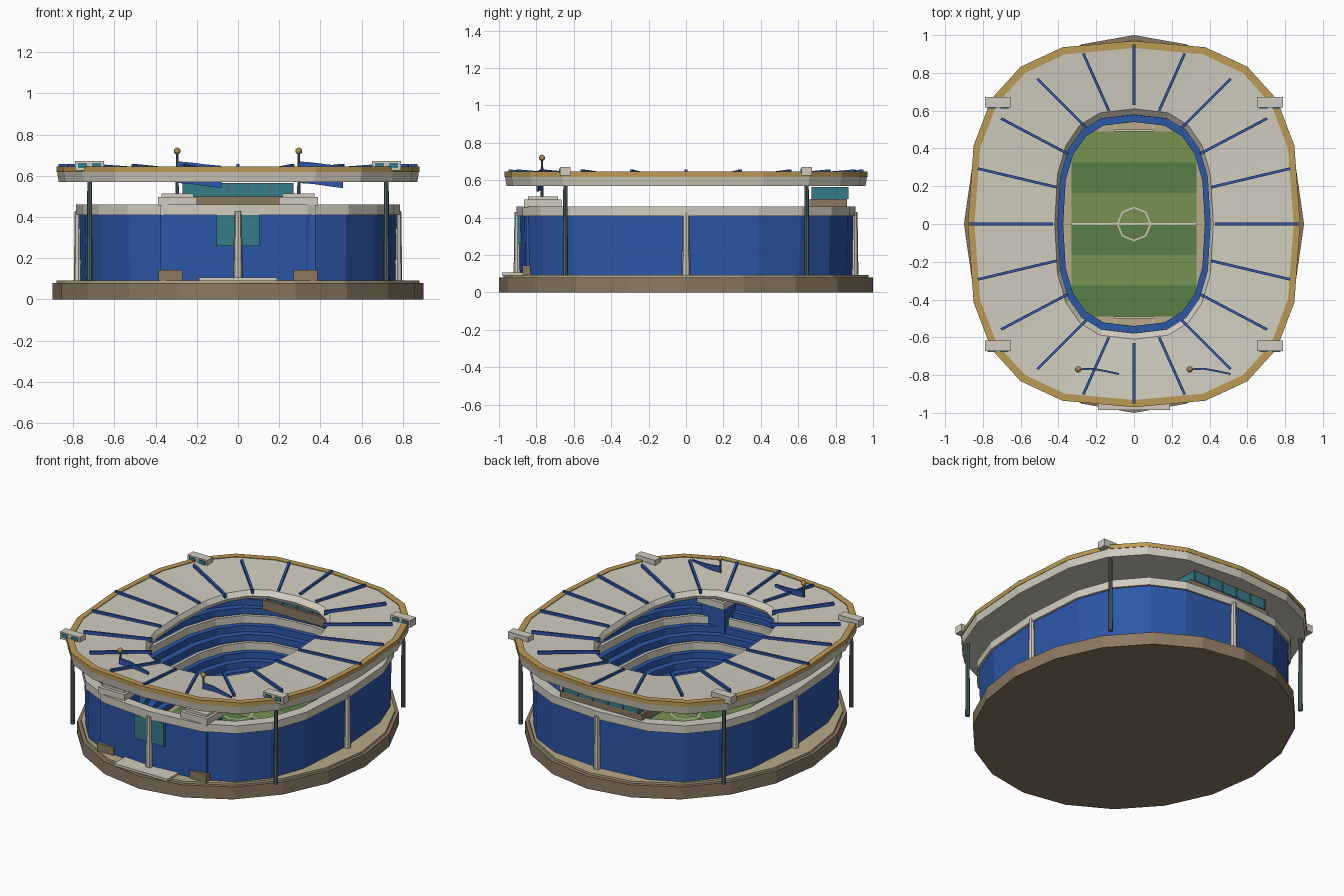
import bpy, bmesh
from math import cos, sin, pi, copysign
from mathutils import Matrix

if "Cube" in bpy.data.objects:
    bpy.data.objects.remove(bpy.data.objects["Cube"])

def mat(name, r, g, b):
    m = bpy.data.materials.new(name)
    m.diffuse_color = (r, g, b, 1)
    m.use_nodes = True
    m.node_tree.nodes["Principled BSDF"].inputs["Base Color"].default_value = m.diffuse_color
    return m

BLUE = mat("blue", .025, .095, .39)
CREAM = mat("cream", .63, .60, .51)
GOLD = mat("gold", .50, .32, .09)
BROWN = mat("brown", .26, .19, .12)
TAN = mat("tan", .48, .40, .25)
TEAL = mat("teal", .035, .20, .25)
STEEL = mat("steel", .09, .14, .15)
LIGHT = mat("light_grass", .18, .29, .08)
DARK = mat("dark_grass", .10, .21, .06)
N, P = 20, .72          # sides and squareness of the stadium outline

def finish(bm, name, m):
    bmesh.ops.recalc_face_normals(bm, faces=bm.faces)
    me = bpy.data.meshes.new(name)
    bm.to_mesh(me)
    bm.free()
    me.materials.append(m)
    ob = bpy.data.objects.new(name, me)
    bpy.context.collection.objects.link(ob)
    return ob

def power(v, p):
    return 0 if abs(v) < 1e-6 else copysign(abs(v) ** p, v)

def loft(name, rings, m, p=P, closed=True, caps=False):
    """Join superellipse rings given as (x radius, y radius, z)."""
    bm = bmesh.new()
    loops = [[bm.verts.new((rx * power(cos(2 * pi * i / N), p),
                            ry * power(sin(2 * pi * i / N), p), z)) for i in range(N)]
             for rx, ry, z in rings]
    pairs = list(zip(loops, loops[1:]))
    if closed and not caps:
        pairs.append((loops[-1], loops[0]))
    for a, b in pairs:
        for i in range(N):
            j = (i + 1) % N
            bm.faces.new((a[i], a[j], b[j], b[i]))
    if caps:
        bm.faces.new(loops[0])
        bm.faces.new(loops[-1])
    return finish(bm, name, m)

def box(name, x0, x1, y0, y1, z0, z1, m):
    bm = bmesh.new()
    bmesh.ops.create_cube(bm, size=1)
    bmesh.ops.scale(bm, vec=(x1 - x0, y1 - y0, z1 - z0), verts=bm.verts)
    bmesh.ops.translate(bm, vec=((x0 + x1) / 2, (y0 + y1) / 2, (z0 + z1) / 2), verts=bm.verts)
    return finish(bm, name, m)

def post(name, x, y, z0, z1, r0, r1, m, n=8):
    bm = bmesh.new()
    bmesh.ops.create_cone(bm, cap_ends=True, segments=n, radius1=r0, radius2=r1, depth=z1 - z0,
                          matrix=Matrix.Translation((x, y, (z0 + z1) / 2)))
    return finish(bm, name, m)

# base and podium
loft("base", [(.90, 1, 0), (.90, 1, .08)], BROWN, p=1, caps=True)
loft("podium", [(.88, .975, .08), (.88, .975, .093)], TAN, p=1, caps=True)

# outer wall and its coping
loft("outer_wall", [(.765, .89, .09), (.77, .895, .41), (.74, .865, .41), (.74, .865, .09)], BLUE)
loft("wall_coping", [(.785, .905, .41), (.785, .905, .46), (.72, .845, .46), (.72, .845, .41)], CREAM)

# stepped seating tiers, each with a parapet in front
tiers = [(.375, .54, .13, .49, .65, .21), (.49, .65, .245, .61, .76, .325),
         (.61, .76, .36, .73, .855, .44)]
for k, (ax, ay, az, bx, by, bz) in enumerate(tiers):
    steps, rings = 3, [(ax, ay, .093 if k == 0 else az - .04)]
    for s in range(steps):
        t, u, h = s / steps, (s + 1) / steps, s / (steps - 1)
        z = az + (bz - az) * h
        rings += [(ax + (bx - ax) * t, ay + (by - ay) * t, z),
                  (ax + (bx - ax) * u, ay + (by - ay) * u, z)]
    rings.append((bx, by, rings[0][2]))
    loft("seating_tier_%d" % k, rings, BLUE)
    if k:
        loft("tier_parapet_%d" % k, [(ax - .008, ay - .008, az - .04), (ax - .008, ay - .008, az + .012),
                                     (ax + .012, ay + .012, az + .012), (ax + .012, ay + .012, az - .04)], CREAM)

# roof canopy with gold rim
loft("roof", [(.87, .96, .57), (.878, .968, .622), (.85, .94, .642), (.42, .61, .618),
              (.403, .578, .59), (.408, .585, .57)], CREAM)
loft("roof_rim", [(.88, .97, .618), (.88, .97, .646), (.845, .932, .646), (.845, .932, .618)], GOLD)

# radial roof ribs
for i in range(N):
    a = 2 * pi * i / N
    x0, y0, x1, y1 = .43 * cos(a), .63 * sin(a), .87 * cos(a), .95 * sin(a)
    d = ((x1 - x0) ** 2 + (y1 - y0) ** 2) ** .5
    nx, ny = -(y1 - y0) / d * .007, (x1 - x0) / d * .007
    bm = bmesh.new()
    v = [bm.verts.new((x + s * nx, y + s * ny, z)) for s in (-1, 1)
         for x, y, z in ((x0, y0, .605), (x1, y1, .63), (x1, y1, .658), (x0, y0, .632))]
    bm.faces.new(v[:4])
    bm.faces.new(v[4:])
    for j in range(4):
        k = (j + 1) % 4
        bm.faces.new((v[j], v[k], v[k + 4], v[j + 4]))
    finish(bm, "roof_rib", BLUE)

# corner columns and roof lamp boxes
for sx in (-1, 1):
    for sy in (-1, 1):
        x, y = sx * .72, sy * .645
        post("corner_column", x, y, .09, .60, .014, .011, STEEL)
        box("lamp_box", x - .07, x + .07, y - .028, y + .028, .625, .671, CREAM)
        for o in (-.034, .034):
            box("lamp_pane", x + o - .022, x + o + .022, y - .033, y - .02, .638, .662, TEAL)

# wall pilasters
for x, y in ((0, -.9), (0, .9), (.775, 0), (-.775, 0)):
    post("pilaster", x, y, .09, .43, .022, .017, CREAM)

# front entrance
box("entrance_slab", -.19, .19, -.985, -.86, .09, .106, CREAM)
for s in (-1, 1):
    a, b = sorted((s * .012, s * .105))
    box("entrance_window", a, b, -.902, -.86, .26, .41, TEAL)

# stair towers with flags
for s in (-1, 1):
    a, b = sorted((s * .21, s * .375))
    box("tower", a, b, -.855, -.69, .09, .46, BLUE)
    box("tower_cap", a - .012, b + .012, -.865, -.665, .455, .498, CREAM)
    box("tower_cap_top", a + .005, b - .005, -.845, -.685, .498, .513, CREAM)
    a, b = sorted((s * .27, s * .385))
    box("tower_plinth", a, b, -.875, -.83, .09, .143, BROWN)
    px = s * .295
    post("flag_pole", px, -.77, .50, .71, .008, .006, STEEL)
    bm = bmesh.new()
    bmesh.ops.create_icosphere(bm, subdivisions=2, radius=.017,
                               matrix=Matrix.Translation((px, -.77, .72)))
    finish(bm, "pole_ball", GOLD)
    bm = bmesh.new()
    cols = []
    for dx, dy, z0, z1 in ((0, 0, .565, .67), (.07, .004, .56, .664), (.14, -.008, .55, .655), (.215, -.024, .54, .648)):
        cols.append([bm.verts.new((px + dx, -.77 + dy + w, z)) for w, z in
                     ((-.005, z0), (.005, z0), (.005, z1), (-.005, z1))])
    for c, e in zip(cols, cols[1:]):
        for j in range(4):
            k = (j + 1) % 4
            bm.faces.new((c[j], c[k], e[k], e[j]))
    bm.faces.new(cols[0])
    bm.faces.new(cols[-1])
    finish(bm, "flag", BLUE)

# press box at the back
box("press_box_base", -.29, .29, .66, .86, .44, .50, BROWN)
box("press_box_glass", -.27, .27, .675, .865, .50, .565, TEAL)
for i in range(6):
    x = -.265 + i * .106
    box("press_box_mullion", x - .004, x + .004, .67, .87, .50, .565, STEEL)

# striped pitch
for i in range(6):
    y = -.49 + i * .1633
    box("pitch_stripe", -.33, .33, y, y + .1633, .09, .099, LIGHT if i % 2 else DARK)

# pitch markings
box("halfway_line", -.33, .33, -.005, .005, .097, .102, CREAM)
bm = bmesh.new()
ring = [[bm.verts.new((r * cos(i * pi / 4), r * sin(i * pi / 4), .102)) for i in range(8)] for r in (.083, .092)]
for i in range(8):
    j = (i + 1) % 8
    bm.faces.new((ring[0][i], ring[0][j], ring[1][j], ring[1][i]))
finish(bm, "centre_circle", CREAM)

# goals
for s in (-1, 1):
    for x in (-.1, .1):
        box("goal_post", x - .005, x + .005, s * .495 - .005, s * .495 + .005, .093, .15, CREAM)
        a, b = sorted((s * .495, s * .53))
        box("goal_side", x - .003, x + .003, a, b, .093, .099, CREAM)
    box("goal_bar", -.105, .105, s * .495 - .005, s * .495 + .005, .145, .155, CREAM)
